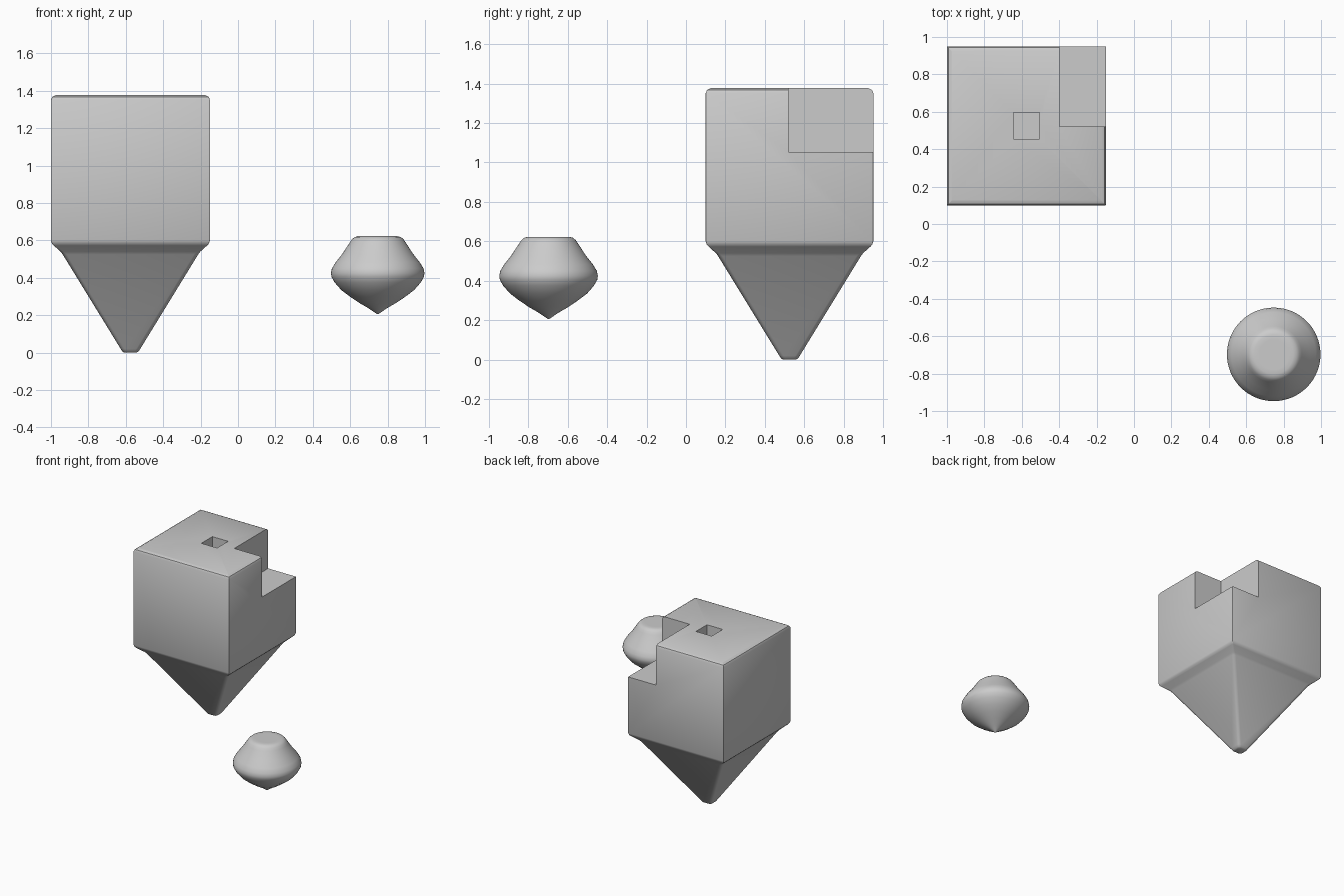
import bpy, bmesh, math

if "Cube" in bpy.data.objects:
    bpy.data.objects.remove(bpy.data.objects["Cube"])

BX, BY = -0.575, 0.525      # centre of the square body


def make_object(name, bm):
    bmesh.ops.recalc_face_normals(bm, faces=bm.faces)
    mesh = bpy.data.meshes.new(name)
    bm.to_mesh(mesh)
    bm.free()
    obj = bpy.data.objects.new(name, mesh)
    bpy.context.collection.objects.link(obj)
    return obj


def loft(name, rings):
    """Join closed rings of points into a capped solid."""
    bm = bmesh.new()
    loops = [[bm.verts.new(p) for p in ring] for ring in rings]
    n = len(loops[0])
    for a, b in zip(loops, loops[1:]):
        for i in range(n):
            j = (i + 1) % n
            bm.faces.new((a[i], a[j], b[j], b[i]))
    bm.faces.new(loops[0][::-1])
    bm.faces.new(loops[-1])
    return make_object(name, bm)


def square_ring(half, corner, z, seg=3):
    pts = []
    for q in range(4):
        mid = math.radians(45 + 90 * q)
        s = (half - corner) * math.sqrt(2)
        for k in range(seg + 1):
            a = math.radians(90 * q + 90 * k / seg)
            pts.append((BX + s * math.cos(mid) + corner * math.cos(a),
                        BY + s * math.sin(mid) + corner * math.sin(a), z))
    return pts


def box(name, lo, hi):
    bm = bmesh.new()
    bmesh.ops.create_cube(bm, size=1)
    for v in bm.verts:
        v.co = [(l + h) / 2 + c * (h - l) for l, h, c in zip(lo, hi, v.co)]
    obj = make_object(name, bm)
    obj.hide_render = True
    obj.hide_viewport = True
    return obj


def smooth(obj):
    bpy.ops.object.select_all(action='DESELECT')
    obj.select_set(True)
    bpy.context.view_layer.objects.active = obj
    bpy.ops.object.shade_smooth_by_angle(angle=math.radians(30))


# Square body tapering to a blunt pyramid: half width, corner radius, height
profile = [(0.032, 0.015, 0.0), (0.043, 0.02, 0.006), (0.052, 0.022, 0.02),
           (0.362, 0.022, 0.525), (0.373, 0.015, 0.54), (0.41, 0.006, 0.573),
           (0.42, 0.003, 0.584), (0.425, 0.002, 0.60), (0.425, 0.002, 1.352),
           (0.418, 0.002, 1.368), (0.40, 0.002, 1.377)]
body = loft("square_top_body", [square_ring(*p) for p in profile])

# Corner notch and square socket
cutters = [box("notch_cutter", (-0.397, 0.52, 1.052), (0.0, 1.1, 1.5)),
           box("socket_cutter", (BX - 0.07, BY - 0.07, 1.27), (BX + 0.07, BY + 0.07, 1.5))]
for cutter in cutters:
    mod = body.modifiers.new("cut", 'BOOLEAN')
    mod.operation = 'DIFFERENCE'
    mod.solver = 'EXACT'
    mod.object = cutter
smooth(body)

# Small round spinning piece: radius, height
round_profile = [(0.003, 0.206), (0.05, 0.238), (0.10, 0.267), (0.15, 0.301),
                 (0.195, 0.335), (0.23, 0.375), (0.247, 0.405), (0.25, 0.425),
                 (0.245, 0.45), (0.225, 0.483), (0.19, 0.527), (0.15, 0.588),
                 (0.138, 0.606), (0.124, 0.618), (0.105, 0.623), (0.08, 0.623)]
SIDES = 64
spinner = loft("round_spinner", [
    [(0.747 + r * math.cos(2 * math.pi * i / SIDES),
      -0.697 + r * math.sin(2 * math.pi * i / SIDES), z) for i in range(SIDES)]
    for r, z in round_profile])
smooth(spinner)
